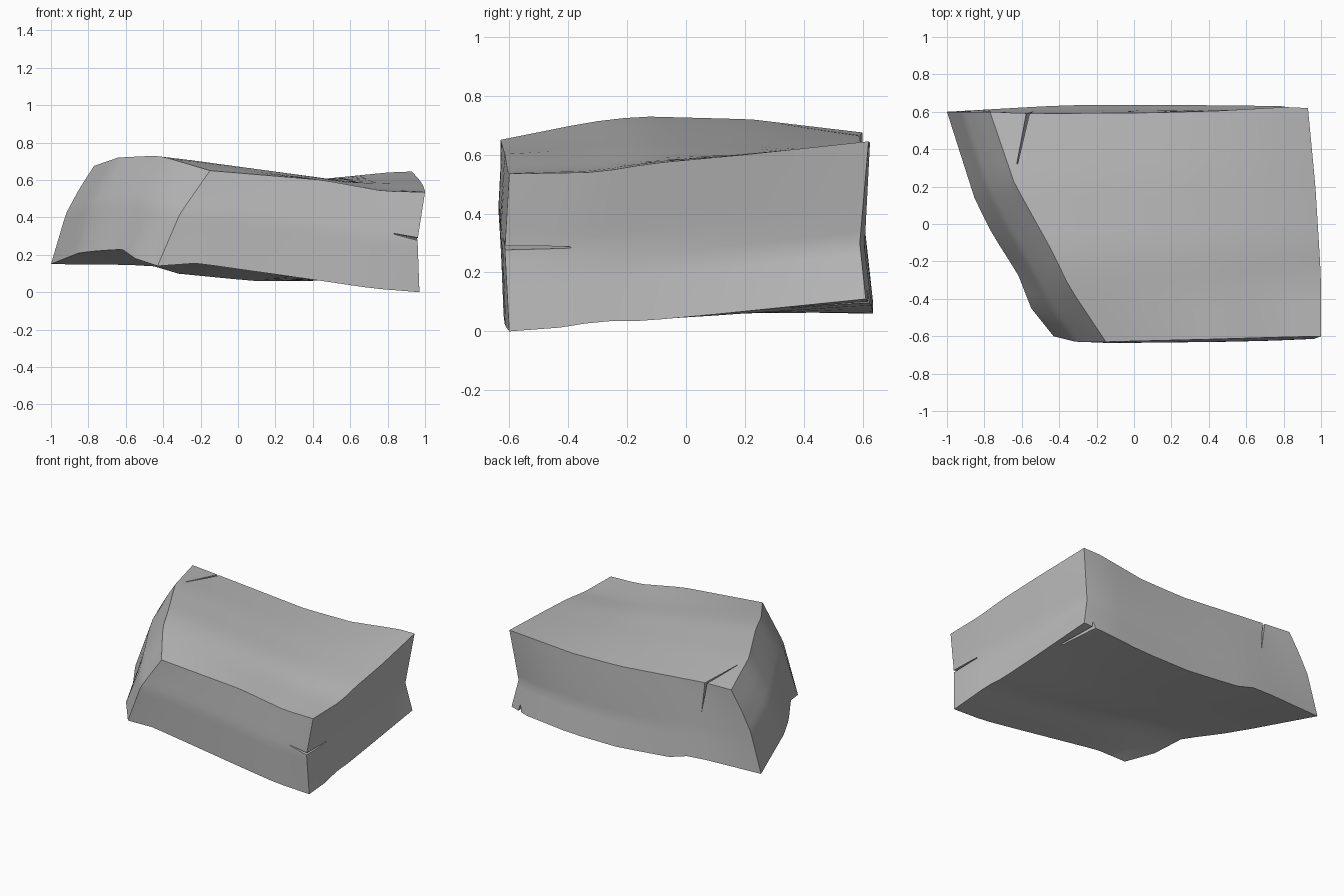
import bpy
import bmesh
import math
from mathutils import Vector

cube = bpy.data.objects.get("Cube")
if cube:
    bpy.data.objects.remove(cube, do_unlink=True)

STEPS = 14

# Shared corners of the stone block
front_left_low, front_left_high = (-.43, -.6, .14), (-.15, -.63, .65)
front_right_low, front_right_high = (.97, -.6, 0), (1, -.6, .535)
back_left_low, back_left_high = (-1, .6, .15), (-.77, .6, .675)
back_right_low, back_right_high = (.92, .61, .11), (.93, .62, .645)


def edge(*points):
    """Resample a worn edge into evenly spaced points."""
    points = [Vector(p) for p in points]
    lengths = [(b - a).length for a, b in zip(points, points[1:])]
    total = sum(lengths)
    result = []
    for i in range(STEPS + 1):
        distance = total * i / STEPS
        for k, length in enumerate(lengths):
            if distance <= length or k == len(lengths) - 1:
                result.append(points[k].lerp(points[k + 1], min(1, distance / length)))
                break
            distance -= length
    return result


# Edges running left to right across the block
front_low = edge(front_left_low, (-.22, -.62, .155), (.45, -.62, .06),
                 (.72, -.615, .02), front_right_low)
front_high = edge(front_left_high, (.45, -.615, .6), (.78, -.605, .54), front_right_high)
back_low = edge(back_left_low, (-.47, .63, .145), (-.33, .635, .1), (.08, .635, .06),
                (.45, .635, .06), (.8, .63, .09), back_right_low)
back_high = edge(back_left_high, (-.56, .59, .665), (.1, .595, .607),
                 (.45, .605, .605), (.8, .625, .64), back_right_high)

# Edges running front to back
left_low = edge(front_left_low, (-.55, -.45, .18), (-.62, -.27, .23),
                (-.76, -.05, .22), (-.85, .13, .21), back_left_low)
left_high = edge(front_left_high, (-.35, -.33, .71), (-.43, -.16, .73),
                 (-.64, .22, .72), back_left_high)
right_low = edge(front_right_low, (.97, -.4, .015), (.96, -.3, .035),
                 (.95, -.15, .035), (.94, .07, .055), back_right_low)
right_high = edge(front_right_high, (1, -.3, .54), (.99, -.12, .57),
                  (.97, .2, .6), back_right_high)

# Upright edges
front_left = edge(front_left_low, (-.31, -.63, .42), front_left_high)
front_right = edge(front_right_low, (.96, -.615, .28), front_right_high)
back_left = edge(back_left_low, (-.92, .6, .42), (-.85, .6, .55), back_left_high)
back_right = edge(back_right_low, (.88, .59, .3), back_right_high)


def add_patch(bm, low, high, start, end):
    """Span four edges with a smoothly blended grid."""
    grid = []
    for j in range(STEPS + 1):
        v = j / STEPS
        row = []
        for i in range(STEPS + 1):
            u = i / STEPS
            corners = low[0].lerp(low[-1], u).lerp(high[0].lerp(high[-1], u), v)
            point = low[i].lerp(high[i], v) + start[j].lerp(end[j], u) - corners
            row.append(bm.verts.new(point))
        grid.append(row)
    for a, b in zip(grid, grid[1:]):
        for i in range(STEPS):
            bm.faces.new((a[i], a[i + 1], b[i + 1], b[i]))


def make_object(name, bm):
    mesh = bpy.data.meshes.new(name)
    bmesh.ops.recalc_face_normals(bm, faces=bm.faces)
    bm.to_mesh(mesh)
    bm.free()
    obj = bpy.data.objects.new(name, mesh)
    bpy.context.collection.objects.link(obj)
    return obj


# Stone body from six patches welded along their shared edges
bm = bmesh.new()
for sides in (
    (front_low, front_high, front_left, front_right),
    (back_low, back_high, back_left, back_right),
    (left_low, left_high, front_left, back_left),
    (right_low, right_high, front_right, back_right),
    (front_low, back_low, left_low, right_low),
    (front_high, back_high, left_high, right_high),
):
    add_patch(bm, *sides)
bmesh.ops.remove_doubles(bm, verts=bm.verts, dist=.0005)
stone = make_object("stone_block", bm)

# Stone material
grey = bpy.data.materials.new("stone_grey")
grey.use_nodes = True
colour = (.5, .5, .5, 1)
grey.diffuse_color = colour
grey.node_tree.nodes["Principled BSDF"].inputs["Base Color"].default_value = colour
stone.data.materials.append(grey)

# Thin cracks cut by slim wedges: two mouth points, two tips
cracks = {
    "front_crack": ((1, -.66, .265), (1, -.66, .285), (.8, -.61, .32), (.94, -.28, .29)),
    "top_crack": ((-.575, .65, .72), (-.55, .65, .72), (-.64, .24, .7), (-.54, .6, .45)),
    "bottom_crack": ((.82, .66, .05), (.87, .66, .05), (.9, .25, .09), (.85, .61, .15)),
}
for name, points in cracks.items():
    bm = bmesh.new()
    verts = [bm.verts.new(p) for p in points]
    bmesh.ops.convex_hull(bm, input=verts)
    cutter = make_object(name + "_cutter", bm)
    cutter.data.materials.append(grey)
    cutter.hide_render = True
    cutter.hide_viewport = False
    cut = stone.modifiers.new(name, "BOOLEAN")
    cut.operation = "DIFFERENCE"
    cut.solver = "EXACT"
    cut.object = cutter
    bpy.ops.object.select_all(action="DESELECT")
    bpy.context.view_layer.objects.active = stone
    stone.select_set(True)
    bpy.ops.object.modifier_apply(modifier=name)
    bpy.data.objects.remove(cutter, do_unlink=True)

# Smooth worn faces with crisp broken edges
bpy.ops.object.shade_smooth_by_angle(angle=math.radians(32))
